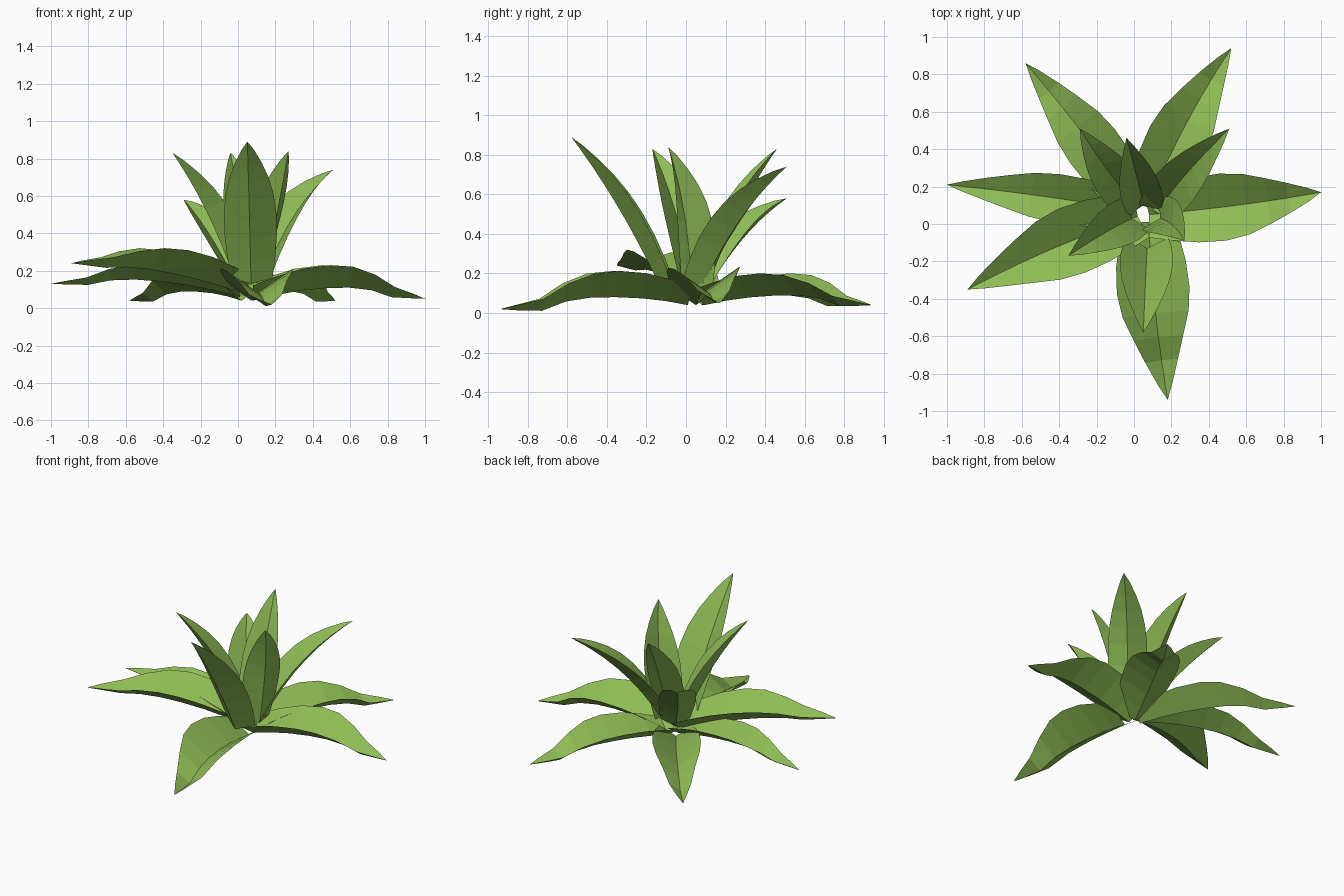
import bpy, bmesh
from mathutils import Vector

if "Cube" in bpy.data.objects:
    bpy.data.objects.remove(bpy.data.objects["Cube"])

green = bpy.data.materials.new("leaf_green")
green.diffuse_color = (0.27, 0.5, 0.09, 1)
green.use_nodes = True
green.node_tree.nodes["Principled BSDF"].inputs["Base Color"].default_value = green.diffuse_color

# Blade outlines: positions along the midrib and relative half widths
STATIONS = [0.0, 0.13, 0.27, 0.42, 0.55, 0.68, 0.8, 0.92]
OUTER_WIDTHS = [0.68, 0.83, 0.96, 1.0, 0.91, 0.68, 0.45, 0.2]
INNER_WIDTHS = [0.8, 0.92, 1.0, 1.0, 0.92, 0.75, 0.52, 0.24]


def leaf(name, base, mid, tip, width, widths, dip=0.0, fold=0.62):
    """V-folded leaf whose midrib curves through base, mid and tip."""
    a, b, c = Vector(base), Vector(mid), Vector(tip)

    def rib(t):
        p = a * (2 * (t - .5) * (t - 1)) + b * (4 * t * (1 - t)) + c * (2 * t * (t - .5))
        p.z -= dip * max(0, 1 - abs(t - 0.82) / 0.18)
        return p

    bm = bmesh.new()
    rows = []
    for t, w in zip(STATIONS, widths):
        p = rib(t)
        tangent = (b - a) * (1 - t) + (c - b) * t
        side = tangent.cross(Vector((0, 0, 1))).normalized()
        normal = side.cross(tangent.normalized())
        h = w * width
        rows.append([bm.verts.new(p - side * h + normal * h * fold),
                     bm.verts.new(p),
                     bm.verts.new(p + side * h + normal * h * fold)])
    for r, s in zip(rows, rows[1:]):
        for i in (0, 1):
            bm.faces.new((r[i], s[i], s[i + 1], r[i + 1])[::-1])
    end = bm.verts.new(c)
    for i in (0, 1):
        bm.faces.new((rows[-1][i + 1], end, rows[-1][i])[::-1])
    bm.normal_update()
    if sum(f.normal.z for f in bm.faces) < 0:
        bmesh.ops.reverse_faces(bm, faces=bm.faces)
    me = bpy.data.meshes.new(name)
    bm.to_mesh(me)
    bm.free()
    me.materials.append(green)
    bpy.context.collection.objects.link(bpy.data.objects.new(name, me))


# Spreading outer leaves: base, middle, tip, half width, tip dip
outer = [
    ((.01, .07, .07), (-.50, .15, .16), (-1.0, .21, .14), .13, .03),
    ((.02, .08, .05), (-.27, .48, .10), (-.58, .86, .05), .15, .04),
    ((.07, .09, .05), (.27, .52, .10), (.52, .94, .05), .165, .04),
    ((.08, .05, .05), (.55, .10, .12), (1.0, .17, .06), .18, .035),
    ((.08, .01, .05), (.11, -.43, .09), (.18, -.94, .03), .195, .05),
    ((.02, .04, .09), (-.43, -.13, .21), (-.89, -.35, .25), .185, .02),
]
for i, (base, mid, tip, width, dip) in enumerate(outer, 1):
    leaf(f"outer_leaf_{i}", base, mid, tip, width, OUTER_WIDTHS, dip, .68)

# Upright inner leaves
inner = [
    ((.07, -.13, .14), (.06, -.34, .54), (.05, -.58, .90), .14),
    ((.13, .08, .14), (.29, .28, .49), (.51, .51, .75), .12),
    ((.00, .11, .13), (-.15, .30, .40), (-.29, .51, .59), .115),
    ((.05, .11, .14), (.01, .27, .52), (-.04, .46, .84), .11),
    ((-.01, .03, .14), (-.16, -.05, .51), (-.35, -.17, .84), .12),
    ((.14, .03, .14), (.21, -.01, .52), (.27, -.09, .85), .115),
]
for i, (base, mid, tip, width) in enumerate(inner, 1):
    leaf(f"inner_leaf_{i}", base, mid, tip, width, INNER_WIDTHS)

# Rest the plant on the ground
low = min(v.co.z for o in bpy.data.objects for v in o.data.vertices)
for o in bpy.data.objects:
    o.location.z -= min(low, 0.01)
